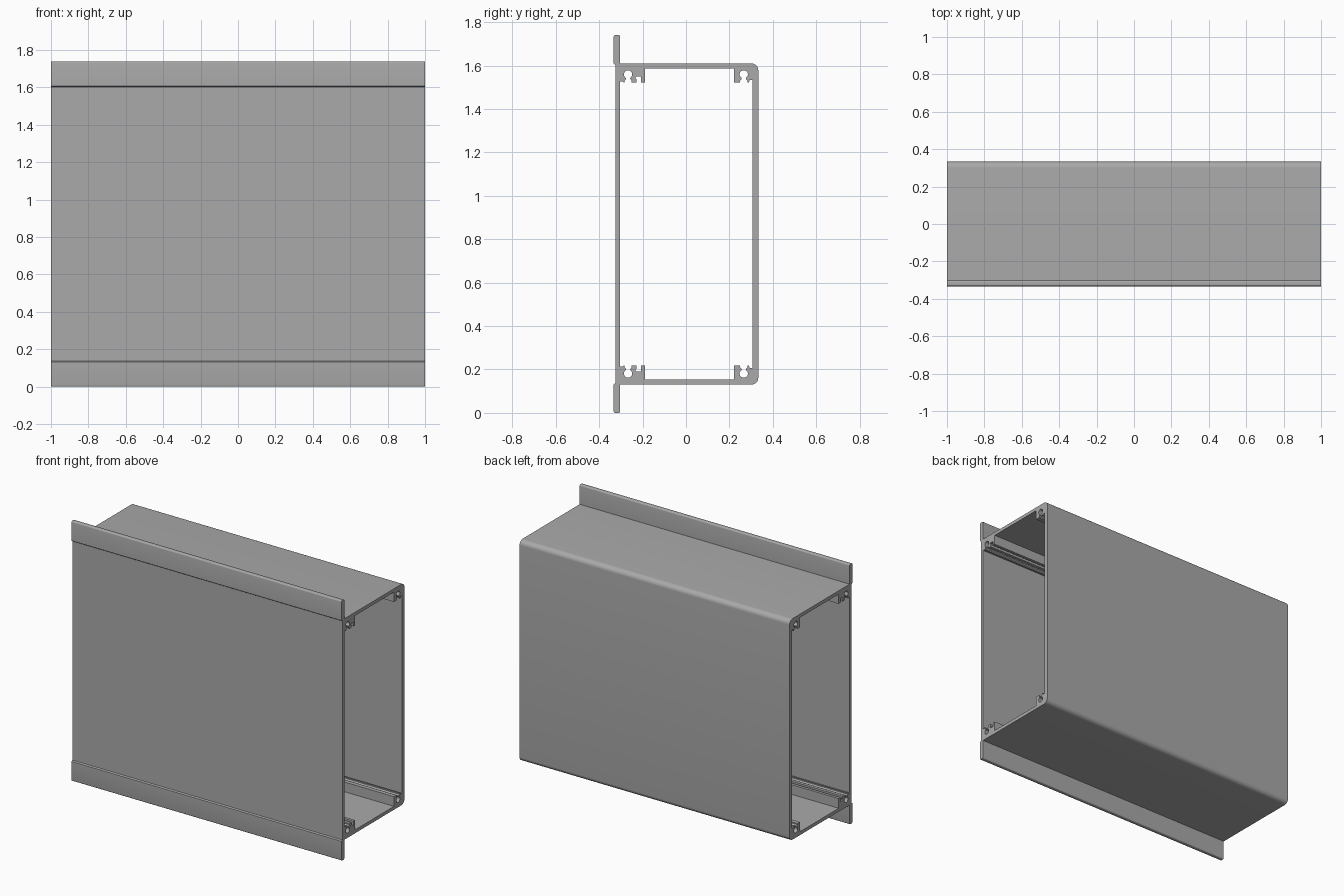
import bpy, bmesh
from math import sin, cos, asin, pi, radians

cube = bpy.data.objects.get("Cube")
if cube:
    bpy.data.objects.remove(cube, do_unlink=True)

HALF_LENGTH = 1.0
MID_Z = 0.87
TOP = 1.61          # outside of the top wall
CEILING = 1.587     # inside of the top wall
LIP = 1.522         # lower edge of the screw bosses


def arc(y, z, r, start, end, steps):
    """Points along an arc, angles in radians."""
    return [(y + r * cos(start + (end - start) * i / steps),
             z + r * sin(start + (end - start) * i / steps))
            for i in range(steps + 1)]


def screw_slot(y):
    """Keyhole opening downwards, walked from +y to -y."""
    r, neck, z = 0.019, 0.010, 1.559
    a = asin(neck / r)
    mouth = [(neck + 0.007, LIP), (neck + 0.007, LIP + 0.008), (neck, LIP + 0.015)]
    bore = arc(y, z, r, -pi / 2 + a, 1.5 * pi - a, 20)
    return ([(y + dy, pz) for dy, pz in mouth] + bore
            + [(y - dy, pz) for dy, pz in reversed(mouth)])


# Upper half of the section, as (y, z): outside first, then back along the inside
outside = [(-0.325, MID_Z), (-0.325, 1.603), (-0.333, 1.609)]
outside += arc(-0.325, 1.732, 0.008, pi, pi / 2, 4)
outside += arc(-0.311, 1.732, 0.008, pi / 2, 0, 4)
outside += [(-0.303, TOP)]
outside += arc(0.301, TOP - 0.032, 0.032, pi / 2, 0, 8)
outside += [(0.333, MID_Z)]

back_boss = [(0.306, MID_Z), (0.306, 1.534), (0.294, 1.534), (0.290, LIP)]
back_boss += screw_slot(0.266) + [(0.222, LIP), (0.222, CEILING)]

front_boss = [(-0.188, CEILING), (-0.188, LIP), (-0.207, LIP), (-0.207, 1.550),
              (-0.233, 1.550), (-0.233, 1.541), (-0.229, 1.537), (-0.229, LIP)]
front_boss += screw_slot(-0.267) + [(-0.288, LIP), (-0.292, 1.527),
                                    (-0.303, 1.527), (-0.303, MID_Z)]

# Extrude the half section along x
bm = bmesh.new()
section = bm.faces.new([bm.verts.new((-HALF_LENGTH, y, z))
                        for y, z in outside + back_boss + front_boss])
extruded = bmesh.ops.extrude_face_region(bm, geom=[section], use_keep_orig=True)
moved = [g for g in extruded["geom"] if isinstance(g, bmesh.types.BMVert)]
bmesh.ops.translate(bm, verts=moved, vec=(2 * HALF_LENGTH, 0, 0))

# Open the half at the middle plane, then mirror it downwards
cut = [f for f in bm.faces if all(abs(v.co.z - MID_Z) < 1e-5 for v in f.verts)]
bmesh.ops.delete(bm, geom=cut, context='FACES')
bmesh.ops.recalc_face_normals(bm, faces=bm.faces)
for v in bm.verts:
    v.co.z -= MID_Z
mesh = bpy.data.meshes.new("housing_extrusion")
bm.to_mesh(mesh)
bm.free()

housing = bpy.data.objects.new("housing_extrusion", mesh)
housing.location.z = MID_Z
bpy.context.collection.objects.link(housing)
mirror = housing.modifiers.new("mirror_down", 'MIRROR')
mirror.use_axis = (False, False, True)
mirror.use_clip = True
mirror.merge_threshold = 0.0005

# Plain grey metal
grey = bpy.data.materials.new("grey_metal")
grey.use_nodes = True
colour = (0.40, 0.40, 0.40, 1)
grey.diffuse_color = colour
grey.node_tree.nodes["Principled BSDF"].inputs["Base Color"].default_value = colour
mesh.materials.append(grey)

bpy.ops.object.select_all(action='DESELECT')
housing.select_set(True)
bpy.context.view_layer.objects.active = housing
bpy.ops.object.modifier_apply(modifier="mirror_down")
bpy.ops.object.shade_smooth_by_angle(angle=radians(30))
